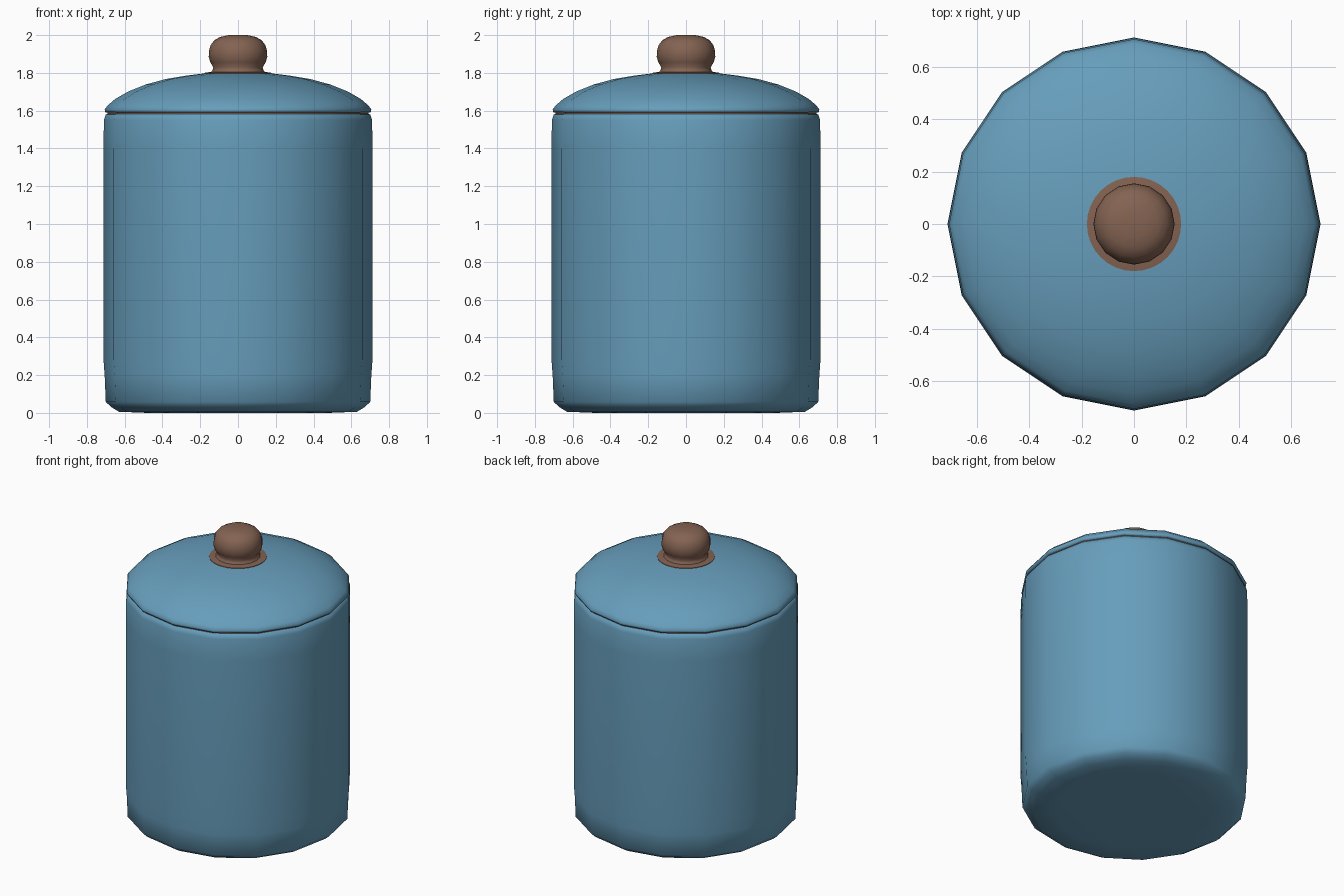
import bpy, bmesh, math

if "Cube" in bpy.data.objects:
    bpy.data.objects.remove(bpy.data.objects["Cube"])


def material(name, rgb):
    m = bpy.data.materials.new(name)
    m.diffuse_color = (*rgb, 1)
    m.use_nodes = True
    m.node_tree.nodes["Principled BSDF"].inputs["Base Color"].default_value = m.diffuse_color
    return m


BLUE = material("blue glaze", (0.135, 0.34, 0.50))
BROWN = material("brown wood", (0.23, 0.125, 0.085))


def lathe(name, profile, sides, mat, cap=True, angle=50):
    """Spin (radius, z) points, listed bottom to top along the outside."""
    bm = bmesh.new()
    rings = [[bm.verts.new((r * math.cos(2 * math.pi * i / sides),
                            r * math.sin(2 * math.pi * i / sides), z))
              for i in range(sides)] for r, z in profile]
    for a, b in zip(rings, rings[1:]):
        for i in range(sides):
            j = (i + 1) % sides
            bm.faces.new((a[i], a[j], b[j], b[i]))
    if cap:
        bm.faces.new(rings[0][::-1])
        bm.faces.new(rings[-1])
    me = bpy.data.meshes.new(name)
    bm.to_mesh(me)
    bm.free()
    me.materials.append(mat)
    ob = bpy.data.objects.new(name, me)
    bpy.context.collection.objects.link(ob)
    bpy.ops.object.select_all(action='DESELECT')
    ob.select_set(True)
    bpy.context.view_layer.objects.active = ob
    bpy.ops.object.shade_smooth_by_angle(angle=math.radians(angle))
    return ob


# Canister body with a bevelled foot and rounded rim
lathe("body", [(0.48, 0), (0.63, 0.006), (0.67, 0.03), (0.70, 0.058),
               (0.706, 0.2), (0.712, 0.28), (0.712, 1.40), (0.71, 1.55),
               (0.70, 1.58), (0.685, 1.585)], 16, BLUE, angle=60)

# Dark seam under the lid
lathe("lid_seam", [(0.692, 1.57), (0.692, 1.60)], 16, BROWN)

# Domed lid
lathe("lid", [(0.685, 1.588), (0.703, 1.592), (0.706, 1.606), (0.69, 1.628),
              (0.65, 1.662), (0.58, 1.702), (0.49, 1.738), (0.38, 1.768),
              (0.27, 1.786), (0.14, 1.802)], 16, BLUE, angle=75)

# Brown ring where the knob meets the lid
lathe("knob_collar", [(0.18, 1.795), (0.18, 1.80), (0.13, 1.807)], 32, BROWN)

# Knob
lathe("knob", [(0.145, 1.80), (0.135, 1.815), (0.13, 1.828), (0.146, 1.855),
               (0.155, 1.885), (0.154, 1.915), (0.145, 1.947), (0.125, 1.973),
               (0.095, 1.99), (0.05, 2.0)], 16, BROWN, angle=75)
